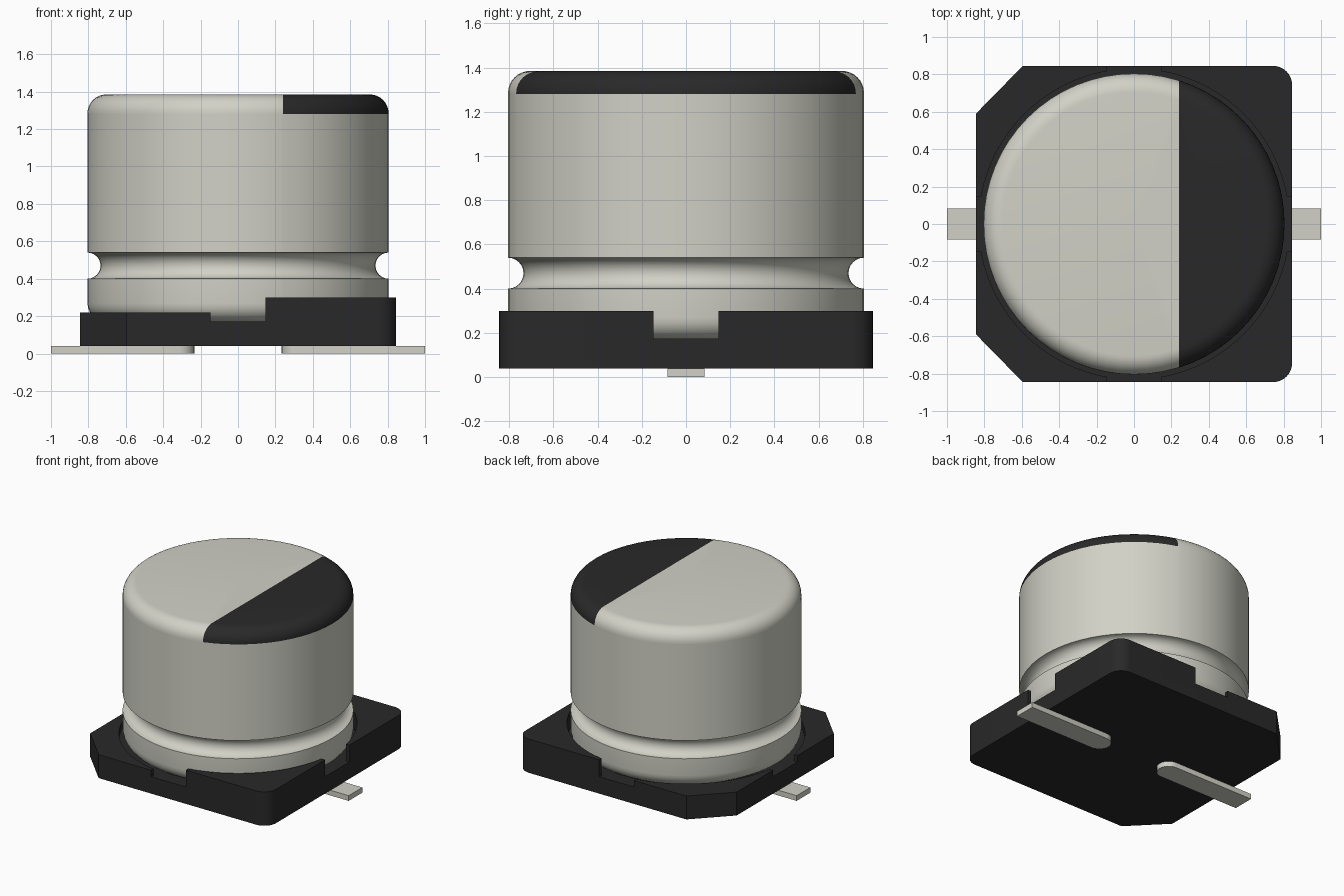
import bpy, bmesh, math

if "Cube" in bpy.data.objects:
    bpy.data.objects.remove(bpy.data.objects["Cube"])

R, TOP, FLOOR, FILLET = 0.805, 1.385, 0.17, 0.10
HALF, BASE_Z = 0.845, 0.04
MARK_X, MARK_Z = 0.24, 1.28


def material(name, rgb):
    m = bpy.data.materials.new(name)
    m.diffuse_color = (*rgb, 1)
    m.use_nodes = True
    m.node_tree.nodes["Principled BSDF"].inputs["Base Color"].default_value = m.diffuse_color
    return m


ALU = material("aluminium", (0.64, 0.64, 0.57))
TIN = material("tin", (0.64, 0.64, 0.57))
BLACK = material("black_plastic", (0.022, 0.022, 0.022))


def finish(bm, name, mat=None):
    bmesh.ops.recalc_face_normals(bm, faces=bm.faces)
    me = bpy.data.meshes.new(name)
    bm.to_mesh(me)
    bm.free()
    ob = bpy.data.objects.new(name, me)
    bpy.context.collection.objects.link(ob)
    if mat:
        me.materials.append(mat)
    return ob


def activate(ob):
    bpy.ops.object.select_all(action='DESELECT')
    ob.select_set(True)
    bpy.context.view_layer.objects.active = ob


def smooth(ob):
    activate(ob)
    bpy.ops.object.shade_smooth_by_angle(angle=math.radians(30))


def arc(cx, cy, r, a0, a1, n):
    return [(cx + r * math.cos(math.radians(a0 + (a1 - a0) * i / n)),
             cy + r * math.sin(math.radians(a0 + (a1 - a0) * i / n))) for i in range(n + 1)]


def prism(name, outline, z0, z1, mat=None):
    bm = bmesh.new()
    face = bm.faces.new([bm.verts.new((x, y, z0)) for x, y in outline])
    new = bmesh.ops.extrude_face_region(bm, geom=[face])["geom"]
    for v in new:
        if isinstance(v, bmesh.types.BMVert):
            v.co.z = z1
    return finish(bm, name, mat)


def rect(x0, x1, y0, y1):
    return [(x0, y0), (x1, y0), (x1, y1), (x0, y1)]


# Can profile (radius, height): rounded bottom, crimp groove, rounded top
profile = ([(0, FLOOR)] + arc(R - FILLET, FLOOR + FILLET, FILLET, -90, 0, 6)
           + arc(R, 0.47, 0.07, 270, 90, 12)
           + arc(R - FILLET, TOP - FILLET, FILLET, 0, 90, 8) + [(0, TOP)])


# The can is split along the mark outline; each object keeps its own faces
def can_part(name, mat, keep_mark):
    bm = bmesh.new()
    vs = [bm.verts.new((r, 0, z)) for r, z in profile]
    es = [bm.edges.new(p) for p in zip(vs, vs[1:])]
    bmesh.ops.spin(bm, geom=vs + es, axis=(0, 0, 1), cent=(0, 0, 0),
                   angle=2 * math.pi, steps=64)
    bmesh.ops.remove_doubles(bm, verts=bm.verts, dist=1e-4)
    bmesh.ops.recalc_face_normals(bm, faces=bm.faces)
    for co, no in (((0, 0, MARK_Z), (0, 0, 1)), ((MARK_X, 0, 0), (1, 0, 0))):
        bmesh.ops.bisect_plane(bm, geom=bm.verts[:] + bm.edges[:] + bm.faces[:],
                               plane_co=co, plane_no=no, dist=1e-5)
    drop = []
    for f in bm.faces:
        c = f.calc_center_median()
        if (c.x > MARK_X and c.z > MARK_Z) != keep_mark:
            drop.append(f)
    bmesh.ops.delete(bm, geom=drop, context='FACES')
    smooth(finish(bm, name, mat))


can_part("can", ALU, False)
can_part("polarity_mark", BLACK, True)

# Base block: two chamfered corners on the left, two rounded on the right
c = HALF - 0.1
outline = ([(-HALF, 0.59), (-HALF, -0.59), (-0.595, -HALF)]
           + arc(c, -c, 0.1, -90, 0, 8) + arc(c, c, 0.1, 0, 90, 8) + [(-0.595, HALF)])
base = prism("base", outline, BASE_Z, 0.30, BLACK)

# Cut the round seat, the crossed slots and the lower left half
cutters = [
    prism("cut_seat", arc(0, 0, 0.83, 0, 360 - 3.75, 95), FLOOR, 0.5),
    prism("cut_slot_x", rect(-1, 1, -0.147, 0.147), FLOOR, 0.52),
    prism("cut_slot_y", rect(-0.147, 0.147, -1, 1), FLOOR, 0.54),
    prism("cut_low_side", rect(-1.1, 0.05, -1.1, 1.1), 0.22, 0.56),
]
activate(base)
for cut in cutters:
    mod = base.modifiers.new(cut.name, 'BOOLEAN')
    mod.operation, mod.solver, mod.object = 'DIFFERENCE', 'EXACT', cut
    bpy.ops.object.modifier_apply(modifier=mod.name)
for cut in cutters:
    bpy.data.objects.remove(cut)
smooth(base)

# Terminals with rounded inner ends
for side, s in (("left", -1), ("right", 1)):
    pin = [(1, -0.083), (1, 0.083)] + arc(0.316, 0, 0.083, 90, 270, 12)
    smooth(prism(side + "_terminal", [(s * x, y) for x, y in pin], 0, BASE_Z, TIN))
